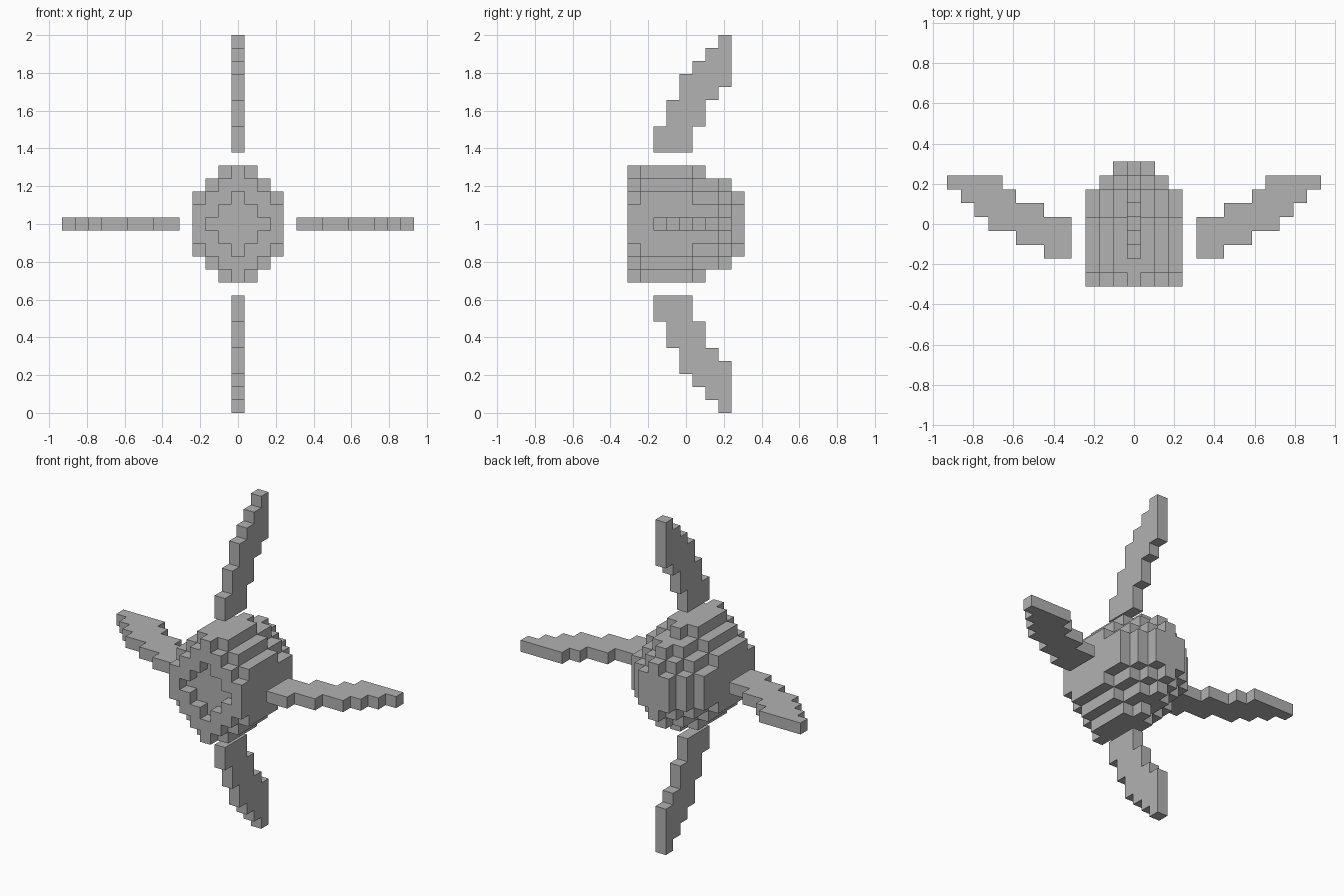
import bpy
import bmesh
from mathutils import Vector

if "Cube" in bpy.data.objects:
    bpy.data.objects.remove(bpy.data.objects["Cube"], do_unlink=True)

UNIT = 2 / 29  # edge length of one block

# The single grey finish
grey = bpy.data.materials.new("plain_grey")
grey.use_nodes = True
colour = (0.445, 0.445, 0.445, 1)
grey.diffuse_color = colour
grey.node_tree.nodes["Principled BSDF"].inputs["Base Color"].default_value = colour


def block_object(name, cells):
    """Outer skin of a set of blocks, with flat areas merged into single faces."""
    bm = bmesh.new()
    corners = {}

    def corner(p):
        key = tuple(round(2 * c) for c in p)
        if key not in corners:
            corners[key] = bm.verts.new((p + Vector((0, 0, 14.5))) * UNIT)
        return corners[key]

    for cell in cells:
        for axis in range(3):
            for sign in (-1, 1):
                normal = Vector((0, 0, 0))
                normal[axis] = sign
                if tuple(int(a + b) for a, b in zip(cell, normal)) in cells:
                    continue
                u = Vector((0, 0, 0))
                u[(axis + 1) % 3] = 1
                v = normal.cross(u)
                mid = Vector(cell) + normal / 2
                ring = [mid + (a * u + b * v) / 2
                        for a, b in ((-1, -1), (1, -1), (1, 1), (-1, 1))]
                bm.faces.new([corner(p) for p in ring])
    bmesh.ops.dissolve_limit(bm, angle_limit=0.01, verts=bm.verts[:], edges=bm.edges[:])
    mesh = bpy.data.meshes.new(name)
    bm.to_mesh(mesh)
    bm.free()
    mesh.materials.append(grey)
    obj = bpy.data.objects.new(name, mesh)
    bpy.context.collection.objects.link(obj)
    return obj


def layer(y, half_widths):
    """One upright slice; half widths run from the middle row outwards."""
    return {(x, y, z * side)
            for z, w in enumerate(half_widths)
            for side in (-1, 1)
            for x in range(-w, w + 1)}


# Body: rounded barrel, front to back, with a shallow recess in the front
small, full = [3, 3, 2, 1, 0], [3, 3, 3, 2, 1]
slices = [small, full, full, full, full, small, [3, 3, 2, 1], [2, 2, 1, 0], [1, 1, 0]]
body = set()
for i, widths in enumerate(slices):
    body |= layer(i - 4, widths)
body -= layer(-4, [2, 1, 0])
block_object("body", body)

# Fins: swept back, (first, last) block along y for each step away from the body
sweep = [(-2, 0), (-2, 0), (-1, 1), (-1, 1), (0, 2), (0, 3), (1, 3), (2, 3), (3, 3)]
fins = {"top_fin": (0, 1, 6), "bottom_fin": (0, -1, 6),
        "left_fin": (1, 0, 5), "right_fin": (-1, 0, 5)}
for name, (dx, dz, root) in fins.items():
    cells = {(dx * (root + i), y, dz * (root + i))
             for i, (first, last) in enumerate(sweep)
             for y in range(first, last + 1)}
    block_object(name, cells)
